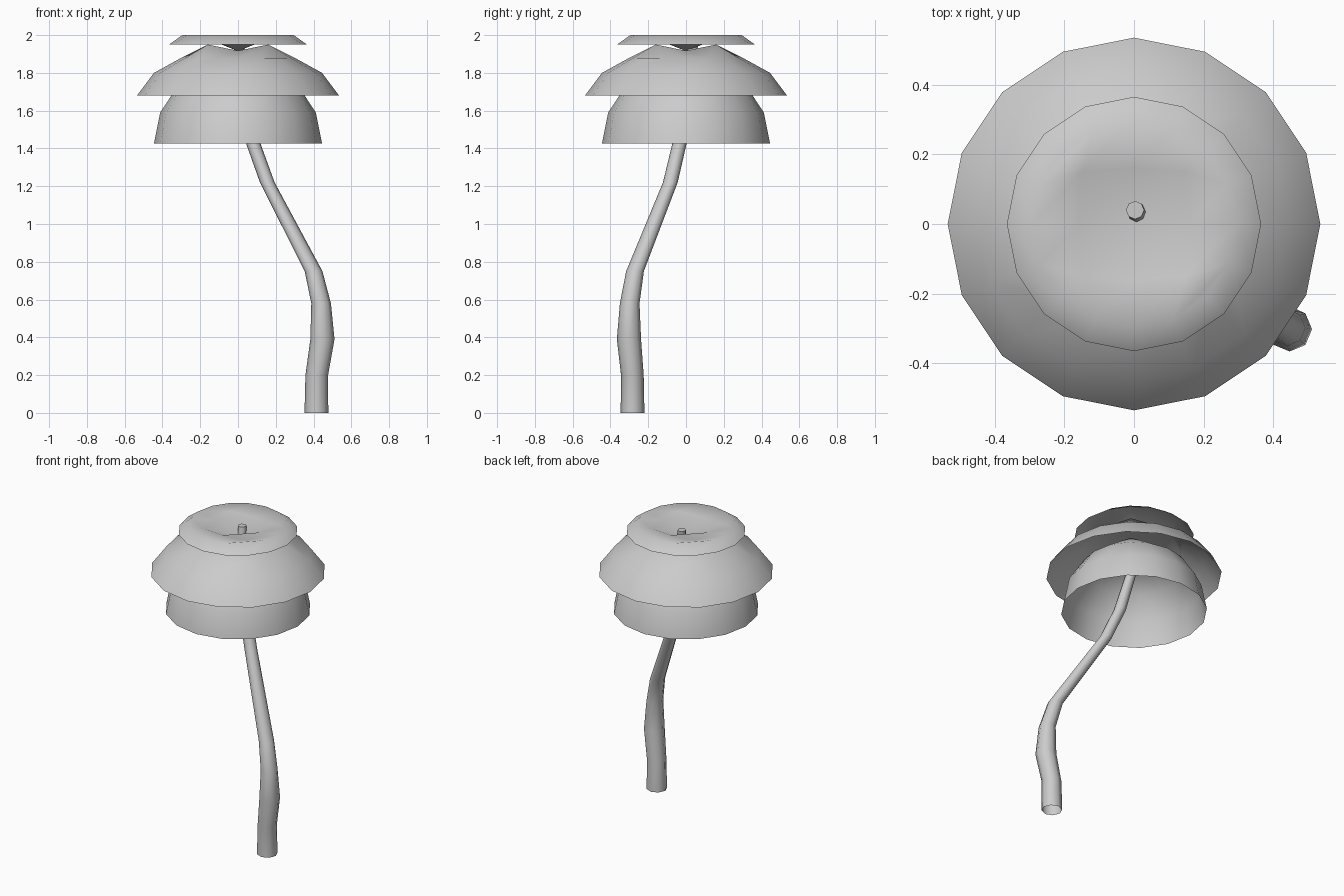
import bpy, bmesh
from math import sin, cos, pi, radians

if "Cube" in bpy.data.objects:
    bpy.data.objects.remove(bpy.data.objects["Cube"])


def finish(bm, name, angle):
    bmesh.ops.recalc_face_normals(bm, faces=bm.faces[:])
    mesh = bpy.data.meshes.new(name)
    bm.to_mesh(mesh)
    bm.free()
    obj = bpy.data.objects.new(name, mesh)
    bpy.context.collection.objects.link(obj)
    bpy.ops.object.select_all(action='DESELECT')
    obj.select_set(True)
    bpy.context.view_layer.objects.active = obj
    bpy.ops.object.shade_smooth_by_angle(angle=radians(angle))
    return obj


def ring(bm, x, y, z, r, n):
    return [bm.verts.new((x + r * cos(2 * pi * k / n), y + r * sin(2 * pi * k / n), z))
            for k in range(n)]


def bridge(bm, a, b):
    n = len(a)
    for k in range(n):
        bm.faces.new((a[k], a[(k + 1) % n], b[(k + 1) % n], b[k]))


# Open 16-sided cap whose top is a dented 4 x 4 patch, like a quad sphere
def cap(name, rings, corner, mid, centre_z):
    bm = bmesh.new()
    loops = [ring(bm, 0, 0, z, r, 16) for r, z in rings]
    for a, b in zip(loops, loops[1:]):
        bridge(bm, a, b)
    # Perimeter grid cells in angular order starting at +x
    path = [(2, 0), (2, 1), (2, 2), (1, 2), (0, 2), (-1, 2), (-2, 2), (-2, 1),
            (-2, 0), (-2, -1), (-2, -2), (-1, -2), (0, -2), (1, -2), (2, -2), (2, -1)]
    grid = dict(zip(path, loops[-1]))
    for i in (-1, 0, 1):
        for j in (-1, 0, 1):
            r, z = corner if i and j else mid if i or j else (0, centre_z)
            grid[i, j] = bm.verts.new((i * r, j * r, z))
    for i in range(-2, 2):
        for j in range(-2, 2):
            bm.faces.new((grid[i, j], grid[i + 1, j], grid[i + 1, j + 1], grid[i, j + 1]))
    return finish(bm, name, 75)


# Three stacked foliage caps
cap("lower_cap", [(0.445, 1.425), (0.412, 1.59), (0.32, 1.73)], (0.14, 1.83), (0.17, 1.82), 1.80)
cap("middle_cap", [(0.535, 1.68), (0.445, 1.80), (0.30, 1.88)], (0.16, 1.95), (0.18, 1.917), 1.87)
cap("top_cap", [(0.365, 1.95), (0.295, 2.0)], (0.15, 1.98), (0.16, 1.98), 1.915)

# Curved tapering trunk: x, y, z, radius
trunk_path = [(0.415, -0.283, 0, 0.063), (0.417, -0.284, 0.2, 0.06), (0.447, -0.302, 0.39, 0.064),
              (0.44, -0.298, 0.58, 0.052), (0.40, -0.27, 0.75, 0.047), (0.155, -0.083, 1.22, 0.039),
              (0.083, -0.036, 1.42, 0.038), (0.03, 0.0, 1.66, 0.033), (0.003, 0.04, 1.97, 0.026)]
bm = bmesh.new()
loops = [ring(bm, x, y, z, r, 8) for x, y, z, r in trunk_path]
for a, b in zip(loops, loops[1:]):
    bridge(bm, a, b)
bm.faces.new(loops[-1])
finish(bm, "trunk", 60)
